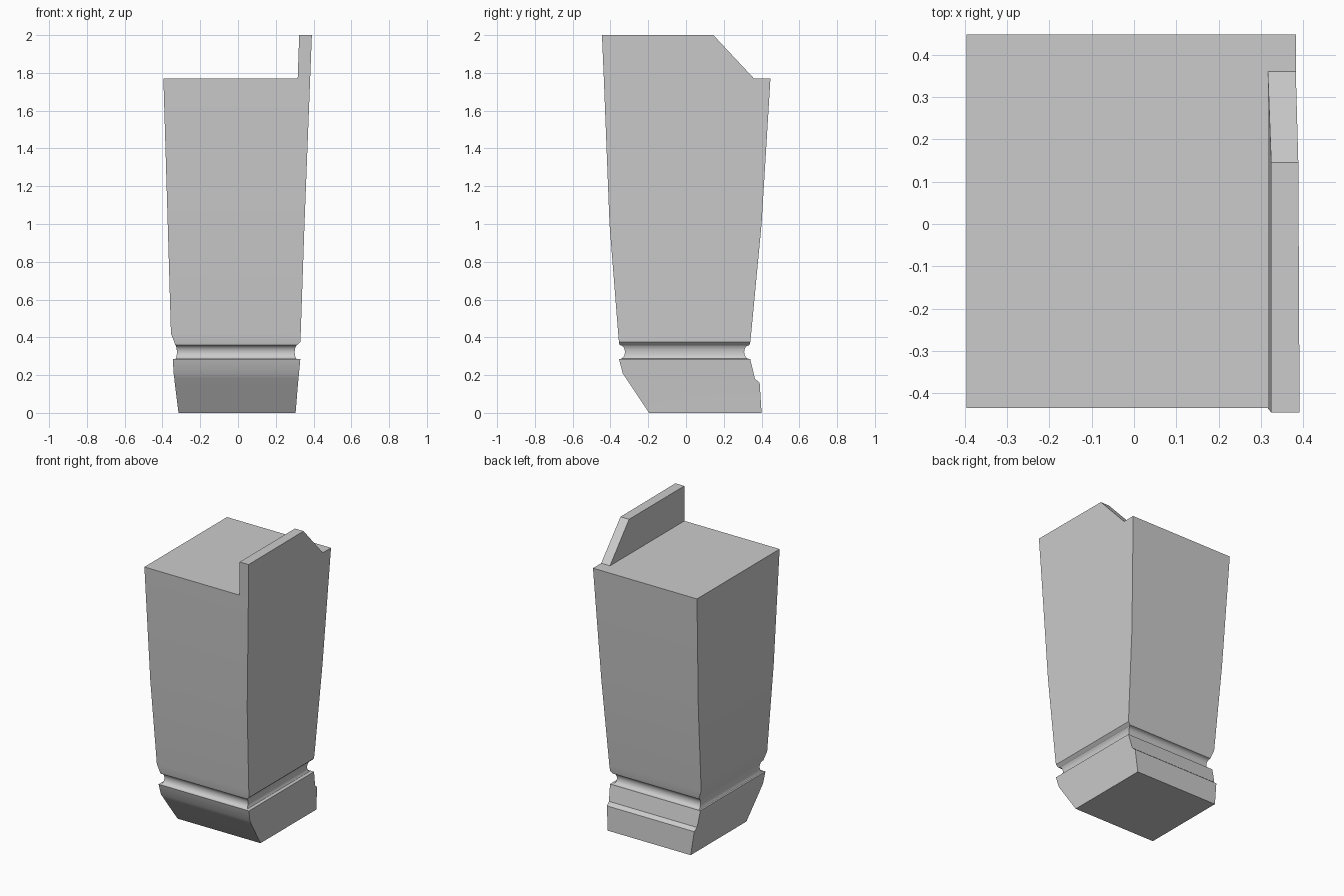
import bpy, bmesh, math

cube = bpy.data.objects.get("Cube")
if cube:
    bpy.data.objects.remove(cube, do_unlink=True)

grey = bpy.data.materials.new("plain grey")
grey.use_nodes = True
colour = (0.6, 0.6, 0.6, 1)
grey.diffuse_color = colour
grey.node_tree.nodes["Principled BSDF"].inputs["Base Color"].default_value = colour


def finish(name, bm):
    bmesh.ops.recalc_face_normals(bm, faces=bm.faces)
    mesh = bpy.data.meshes.new(name)
    bm.to_mesh(mesh)
    bm.free()
    mesh.materials.append(grey)
    obj = bpy.data.objects.new(name, mesh)
    bpy.context.collection.objects.link(obj)
    bpy.ops.object.select_all(action='DESELECT')
    obj.select_set(True)
    bpy.context.view_layer.objects.active = obj
    bpy.ops.object.shade_smooth_by_angle(angle=math.radians(30))


def bridge(bm, a, b):
    for i in range(len(a)):
        j = (i + 1) % len(a)
        bm.faces.new((a[i], a[j], b[j], b[i]))


# Rectangular sections of the block: z, left edge, right edge, front, back
foot = [(0, -.315, .305, -.195, .40), (.16, -.335, .318, -.302, .39),
        (.18, -.337, .32, -.315, .365), (.21, -.341, .323, -.335, .358),
        (.285, -.345, .33, -.355, .34)]
upper = [(.375, -.337, .33, -.355, .34), (.42, -.355, .332, -.359, .345),
         (1.0, -.372, .352, -.405, .40), (1.77, -.395, .382, -.435, .447)]

# Rounded groove between foot and upper block
groove = []
for i in range(9):
    t = math.pi * i / 8
    d = .028 * math.sin(t)
    groove.append((.322 - .037 * math.cos(t), -.333 + d / 3, .314 - d / 2,
                   -.351 + d, .336 - d))

bm = bmesh.new()
rings = []
for z, x0, x1, y0, y1 in foot + groove + upper:
    rings.append([bm.verts.new((x, y, z)) for x, y in
                  ((x0, y0), (x1, y0), (x1, y1), (x0, y1))])
for a, b in zip(rings, rings[1:]):
    bridge(bm, a, b)
bm.faces.new(rings[0])
bm.faces.new(rings[-1])
finish("tapered_block", bm)

# Thin upright fin with a sloping back edge
bm = bmesh.new()
inner = [bm.verts.new(p) for p in ((.316, -.435, 1.77), (.316, .36, 1.77),
                                   (.324, .145, 2), (.324, -.445, 2))]
outer = [bm.verts.new(p) for p in ((.382, -.435, 1.77), (.382, .36, 1.77),
                                   (.388, .145, 2), (.391, -.445, 2))]
bridge(bm, inner, outer)
bm.faces.new(inner)
bm.faces.new(outer)
finish("side_fin", bm)
